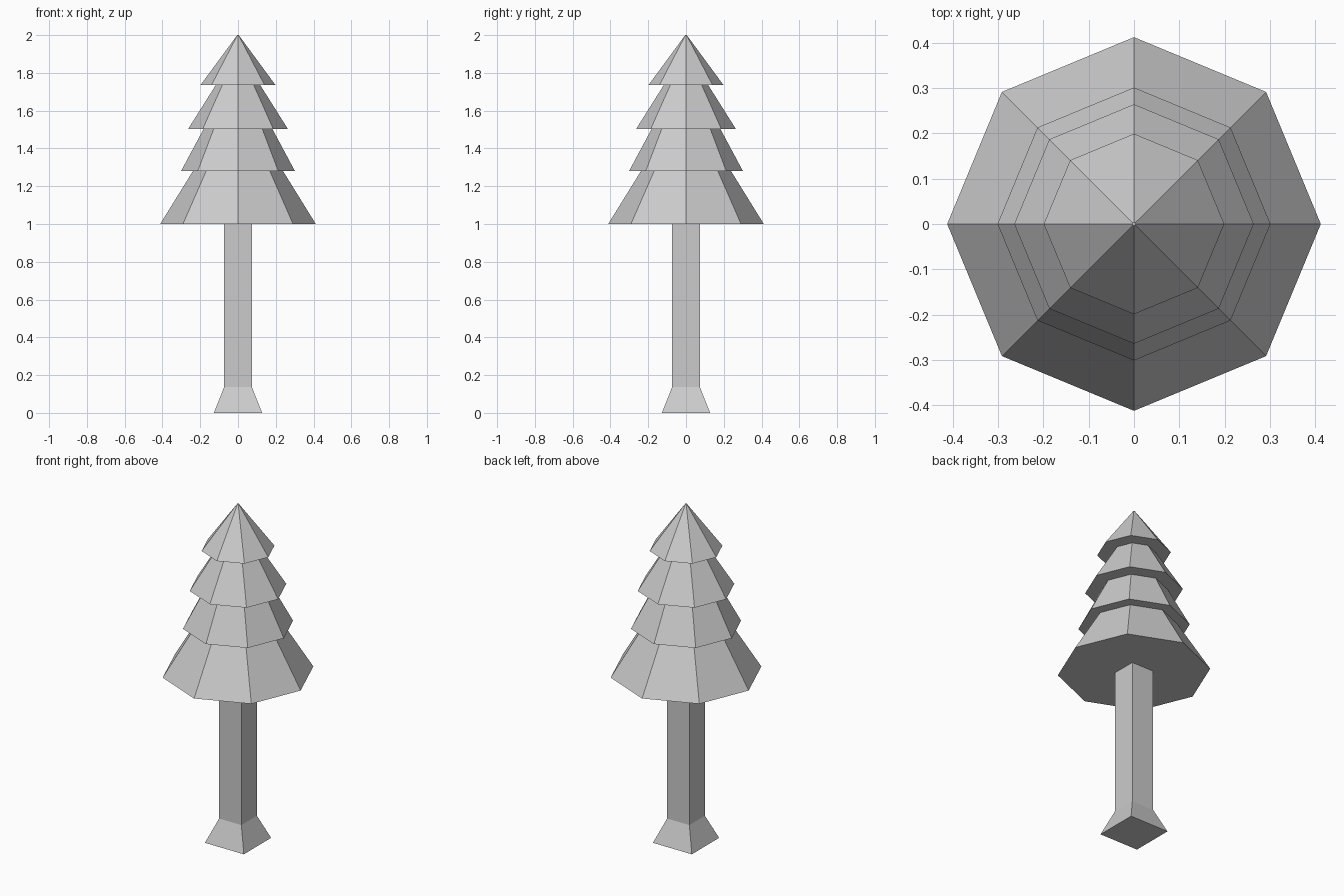
import bpy
import bmesh
import math

if "Cube" in bpy.data.objects:
    bpy.data.objects.remove(bpy.data.objects["Cube"])


def lathe(name, profile, sides, turn=0.0, cap_top=True):
    """Stack flat-faced rings from (radius, z) pairs, bottom to top."""
    bm = bmesh.new()
    rings = []
    for radius, z in profile:
        ring = []
        for i in range(sides):
            a = turn + 2 * math.pi * i / sides
            ring.append(bm.verts.new((radius * math.cos(a), radius * math.sin(a), z)))
        rings.append(ring)
    for low, high in zip(rings, rings[1:]):
        for i in range(sides):
            j = (i + 1) % sides
            bm.faces.new((low[i], low[j], high[j], high[i]))
    bm.faces.new(rings[0][::-1])
    if cap_top:
        bm.faces.new(rings[-1])
    mesh = bpy.data.meshes.new(name)
    bm.to_mesh(mesh)
    bm.free()
    obj = bpy.data.objects.new(name, mesh)
    bpy.context.collection.objects.link(obj)
    return obj


# Square trunk with a flared foot (half widths turned into corner radii)
trunk = [(0.128, 0.0), (0.073, 0.138), (0.073, 1.0)]
lathe("trunk", [(h * math.sqrt(2), z) for h, z in trunk], 4, math.pi / 4, cap_top=False)

# Eight-sided foliage: four tiers, each (bottom radius, bottom z, top radius, top z)
tiers = [
    (0.412, 1.0, 0.238, 1.281),
    (0.301, 1.281, 0.182, 1.503),
    (0.264, 1.503, 0.118, 1.735),
    (0.199, 1.735, 0.004, 2.0),
]
profile = []
for r0, z0, r1, z1 in tiers:
    profile += [(r0, z0), (r1, z1)]
lathe("foliage", profile, 8)
